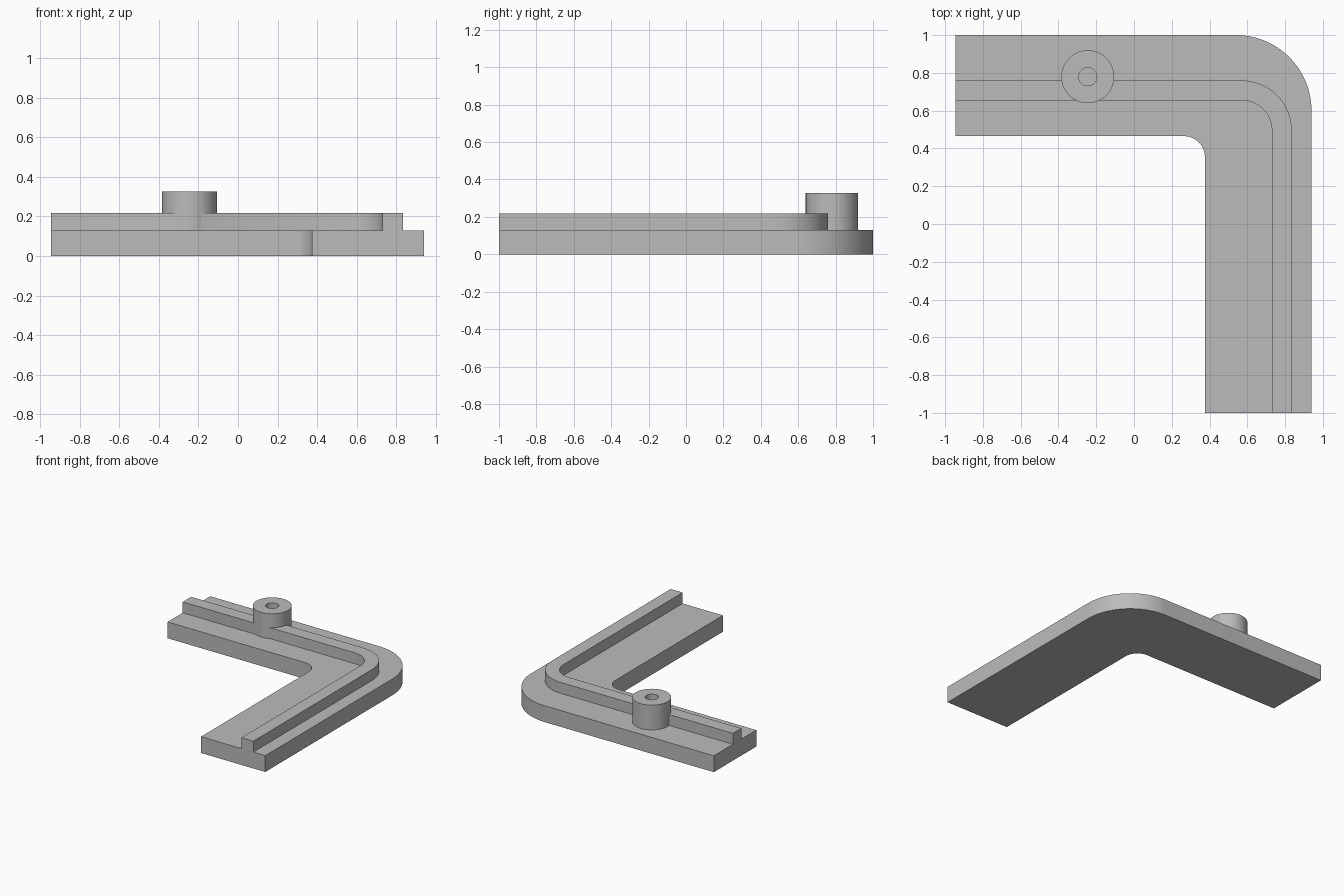
import bpy
import bmesh
from math import cos, sin, pi, radians

if "Cube" in bpy.data.objects:
    bpy.data.objects.remove(bpy.data.objects["Cube"], do_unlink=True)

END_X, END_Y = -0.945, -1.0
BASE_TOP, RAIL_TOP, BOSS_TOP = 0.13, 0.217, 0.327
BOSS_X, BOSS_Y = -0.245, 0.78

grey = bpy.data.materials.new("plain grey")
grey.use_nodes = True
grey.diffuse_color = (0.5, 0.5, 0.5, 1)
grey.node_tree.nodes["Principled BSDF"].inputs["Base Color"].default_value = (0.5, 0.5, 0.5, 1)


def bend(x, y, radius, steps=24):
    """One edge of the elbow: along the back arm, round the corner, down the side arm."""
    arc = [(x - radius + radius * sin(a), y - radius + radius * cos(a))
           for a in (pi / 2 * i / steps for i in range(steps + 1))]
    return [(END_X, y)] + arc + [(x, END_Y)]


def circle(radius, steps=64):
    return [(BOSS_X + radius * cos(2 * pi * i / steps),
             BOSS_Y + radius * sin(2 * pi * i / steps)) for i in range(steps)]


def prism(name, outline, low, high):
    """Extrude a flat outline between two heights."""
    bm = bmesh.new()
    face = bm.faces.new([bm.verts.new((x, y, low)) for x, y in outline])
    top = bmesh.ops.extrude_face_region(bm, geom=[face])["geom"]
    bmesh.ops.translate(bm, vec=(0, 0, high - low),
                        verts=[v for v in top if isinstance(v, bmesh.types.BMVert)])
    bmesh.ops.recalc_face_normals(bm, faces=bm.faces)
    mesh = bpy.data.meshes.new(name)
    bm.to_mesh(mesh)
    bm.free()
    mesh.materials.append(grey)
    obj = bpy.data.objects.new(name, mesh)
    bpy.context.collection.objects.link(obj)
    return obj


def select(obj):
    bpy.ops.object.select_all(action='DESELECT')
    obj.select_set(True)
    bpy.context.view_layer.objects.active = obj


def combine(target, tool, operation):
    """Apply a boolean and remove the helper."""
    mod = target.modifiers.new(operation.lower(), 'BOOLEAN')
    mod.operation, mod.solver, mod.object = operation, 'EXACT', tool
    select(target)
    bpy.ops.object.modifier_apply(modifier=mod.name)
    bpy.data.objects.remove(tool, do_unlink=True)


# Wide elbow plate
base = prism("base_plate", bend(0.94, 1.0, 0.40) + bend(0.375, 0.465, 0.11)[::-1], 0, BASE_TOP)

# Narrow raised rail following the bend
rail = prism("raised_rail", bend(0.835, 0.76, 0.265) + bend(0.73, 0.655, 0.16)[::-1],
             BASE_TOP - 0.02, RAIL_TOP)

# Round boss standing across the rail
boss = prism("round_boss", circle(0.14), BASE_TOP - 0.02, BOSS_TOP)

# Join into one solid and sink the bore
combine(base, rail, 'UNION')
combine(base, boss, 'UNION')
bore = prism("bore_cutter", circle(0.048, 48), BASE_TOP, BOSS_TOP + 0.1)
bore.hide_render = True
combine(base, bore, 'DIFFERENCE')

base.name = "elbow_bracket"
select(base)
bpy.ops.object.shade_smooth_by_angle(angle=radians(30))
